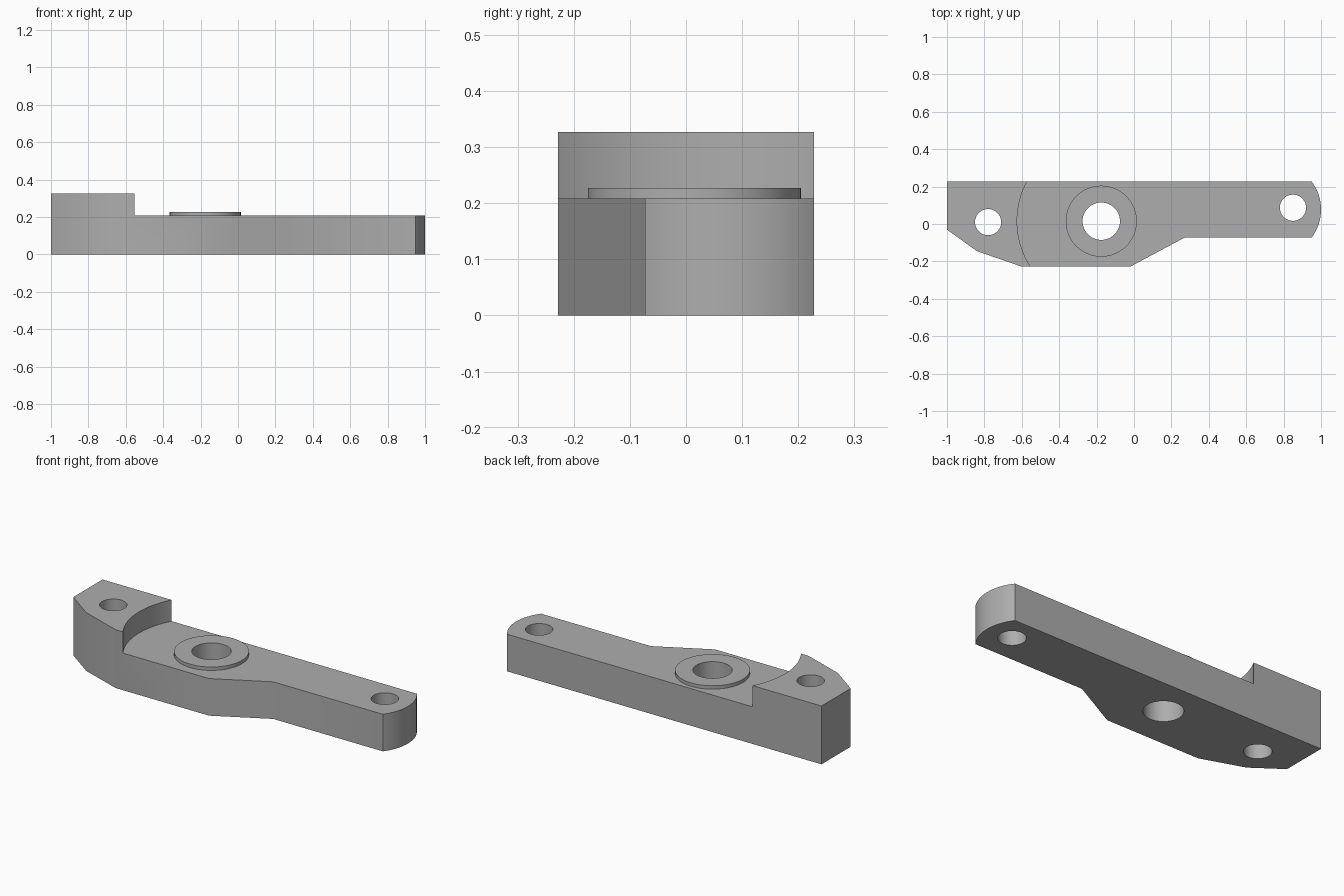
import bpy
import bmesh
from math import cos, sin, pi, asin, radians

cube = bpy.data.objects.get("Cube")
if cube:
    bpy.data.objects.remove(cube, do_unlink=True)

metal = bpy.data.materials.new("plain grey")
metal.use_nodes = True
grey = (0.42, 0.42, 0.42, 1)
metal.diffuse_color = grey
metal.node_tree.nodes["Principled BSDF"].inputs["Base Color"].default_value = grey


def arc(cx, cy, r, start, end, steps):
    angles = [start + (end - start) * i / steps for i in range(steps + 1)]
    return [(cx + r * cos(a), cy + r * sin(a)) for a in angles]


def extrude(name, profile, bottom, top):
    """Solid prism over a counter-clockwise profile."""
    bm = bmesh.new()
    face = bm.faces.new([bm.verts.new((x, y, bottom)) for x, y in profile])
    new = bmesh.ops.extrude_face_region(bm, geom=[face])["geom"]
    verts = [v for v in new if isinstance(v, bmesh.types.BMVert)]
    bmesh.ops.translate(bm, verts=verts, vec=(0, 0, top - bottom))
    bmesh.ops.recalc_face_normals(bm, faces=bm.faces)
    mesh = bpy.data.meshes.new(name)
    bm.to_mesh(mesh)
    bm.free()
    mesh.materials.append(metal)
    obj = bpy.data.objects.new(name, mesh)
    bpy.context.collection.objects.link(obj)
    return obj


def disc(name, x, y, r, bottom, top):
    return extrude(name, arc(x, y, r, 0, 2 * pi, 64)[:-1], bottom, top)


def combine(target, tool, operation):
    """Apply a boolean, then discard the tool."""
    tool.hide_render = True
    mod = target.modifiers.new("combine", "BOOLEAN")
    mod.operation = operation
    mod.solver = "EXACT"
    mod.object = tool
    bpy.context.view_layer.objects.active = target
    bpy.ops.object.modifier_apply(modifier=mod.name)
    bpy.data.objects.remove(tool, do_unlink=True)


ARM_TOP, PAD_TOP, BOSS_TOP = 0.208, 0.327, 0.227
HALF_WIDTH, ARM_FRONT = 0.228, -0.073
PIVOT = (-0.175, 0.015)

# Lever body with a rounded arm tip
tip_y = (HALF_WIDTH + ARM_FRONT) / 2
tip_r = 0.25
sweep = asin((HALF_WIDTH - tip_y) / tip_r)
outline = [(-1, HALF_WIDTH), (-1, -0.03), (-0.84, -0.145), (-0.6, -HALF_WIDTH),
           (-0.02, -HALF_WIDTH), (0.27, ARM_FRONT)]
outline += arc(1 - tip_r, tip_y, tip_r, -sweep, sweep, 20)
lever = extrude("lever_arm", outline, 0, PAD_TOP)

# Lowered arm, ending in a curved step around the pivot
step = arc(*PIVOT, 0.45, pi / 2, 3 * pi / 2, 64)
step += [(1.2, step[-1][1]), (1.2, step[0][1])]
combine(lever, extrude("step_cutter", step, ARM_TOP, 0.5), "DIFFERENCE")

# Raised pivot boss
combine(lever, disc("boss", *PIVOT, 0.19, 0.1, BOSS_TOP), "UNION")

# Through holes: pivot, pad and arm tip
for x, y, r in [(*PIVOT, 0.1), (-0.78, 0.01, 0.07), (0.85, 0.087, 0.07)]:
    combine(lever, disc("hole_cutter", x, y, r, -0.1, 0.5), "DIFFERENCE")

bpy.ops.object.select_all(action="DESELECT")
lever.select_set(True)
bpy.context.view_layer.objects.active = lever
bpy.ops.object.shade_smooth_by_angle(angle=radians(30))
